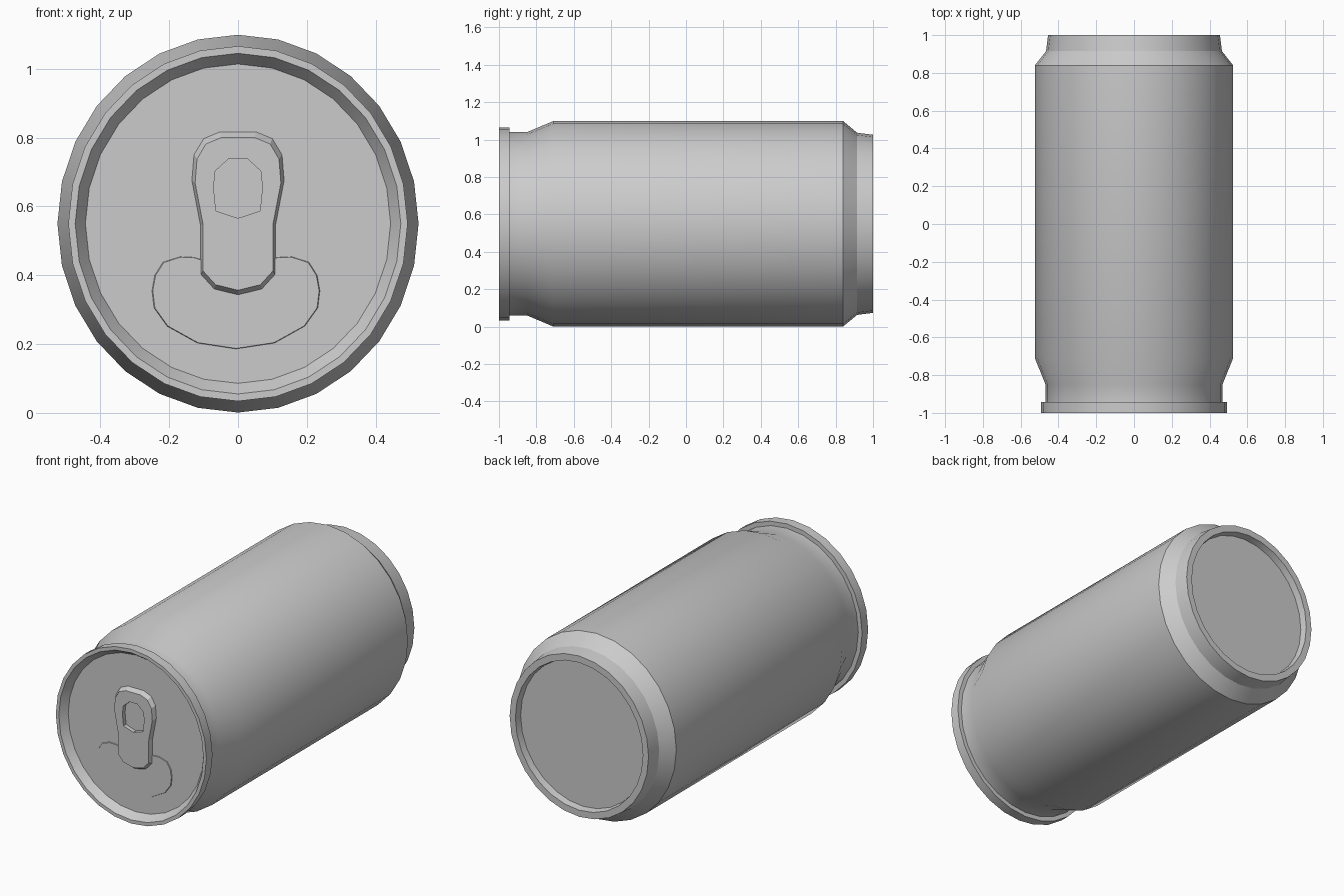
import bpy, bmesh, math

if "Cube" in bpy.data.objects:
    bpy.data.objects.remove(bpy.data.objects["Cube"])

SIDES = 28
CZ = 0.55        # height of the can axis
RATIO = 0.956    # can is slightly narrower in x than in z
LID_Y = -0.955


def finish(name, bm, smooth=None):
    bmesh.ops.recalc_face_normals(bm, faces=bm.faces)
    mesh = bpy.data.meshes.new(name)
    bm.to_mesh(mesh)
    bm.free()
    obj = bpy.data.objects.new(name, mesh)
    bpy.context.collection.objects.link(obj)
    if smooth:
        bpy.ops.object.select_all(action='DESELECT')
        obj.select_set(True)
        bpy.context.view_layer.objects.active = obj
        bpy.ops.object.shade_smooth_by_angle(angle=math.radians(smooth))
    return obj


def lathe_y(name, profile):
    """Revolve (radius, y) points around the can axis and cap both ends."""
    bm = bmesh.new()
    rings = []
    for r, y in profile:
        rings.append([bm.verts.new((r * RATIO * math.sin(a), y, CZ + r * math.cos(a)))
                      for a in (2 * math.pi * i / SIDES for i in range(SIDES))])
    bridge(bm, rings)
    bm.faces.new(rings[0])
    bm.faces.new(rings[-1])
    return finish(name, bm, 30)


def bridge(bm, rings):
    for a, b in zip(rings, rings[1:]):
        for i in range(len(a)):
            j = (i + 1) % len(a)
            bm.faces.new((a[i], a[j], b[j], b[i]))


def mirrored(half):
    """Close a right-half outline (top to bottom) by mirroring in x."""
    return half + [(-x, z) for x, z in reversed(half) if x > 0]


def ring(bm, outline, y, cx=0, cz=0, sx=1, sz=1):
    return [bm.verts.new((cx + (x - cx) * sx, y, cz + (z - cz) * sz)) for x, z in outline]


# Can shell: recessed lid, rim, neck, wall, base lip, recessed base
lathe_y("can_body", [
    (0.464, LID_Y), (0.495, -1.0), (0.516, -1.0), (0.516, -0.943),
    (0.490, -0.943), (0.490, -0.85), (0.549, -0.71), (0.549, 0.84),
    (0.487, 0.915), (0.476, 1.0), (0.437, 1.0), (0.430, 0.96)])

# Pull tab with finger hole and bevelled outer edge
tab = mirrored([(0.052, 0.817), (0.10, 0.797), (0.128, 0.75), (0.134, 0.675),
                (0.109, 0.545), (0.109, 0.40), (0.07, 0.357), (0, 0.34)])
hole = mirrored([(0.026, 0.74), (0.066, 0.703), (0.071, 0.655),
                 (0.064, 0.587), (0, 0.566)])
bm = bmesh.new()
TOP = LID_Y - 0.025
outer = ring(bm, tab, LID_Y)
upper = ring(bm, tab, TOP, 0, 0.578, 0.93, 0.93)
inner = ring(bm, hole, TOP)
bridge(bm, [outer, upper])
bridge(bm, [inner, ring(bm, hole, LID_Y)])
edges = [bm.edges.get((r[i], r[i - 1])) for r in (upper, inner) for i in range(len(r))]
bmesh.ops.triangle_fill(bm, edges=edges, use_beauty=True)
finish("pull_tab", bm)

# Slightly raised mouth panel
mouth = mirrored([(0.06, 0.43), (0.12, 0.452), (0.162, 0.454), (0.212, 0.438),
                  (0.236, 0.40), (0.244, 0.355), (0.238, 0.305), (0.200, 0.252),
                  (0.112, 0.203), (0, 0.186)])
mouth = [(x - 0.006, z) for x, z in mouth]
bm = bmesh.new()
low = ring(bm, mouth, LID_Y)
high = ring(bm, mouth, LID_Y - 0.005, 0, 0.33, 0.99, 0.99)
bridge(bm, [low, high])
bm.faces.new(high)
finish("mouth_panel", bm)
